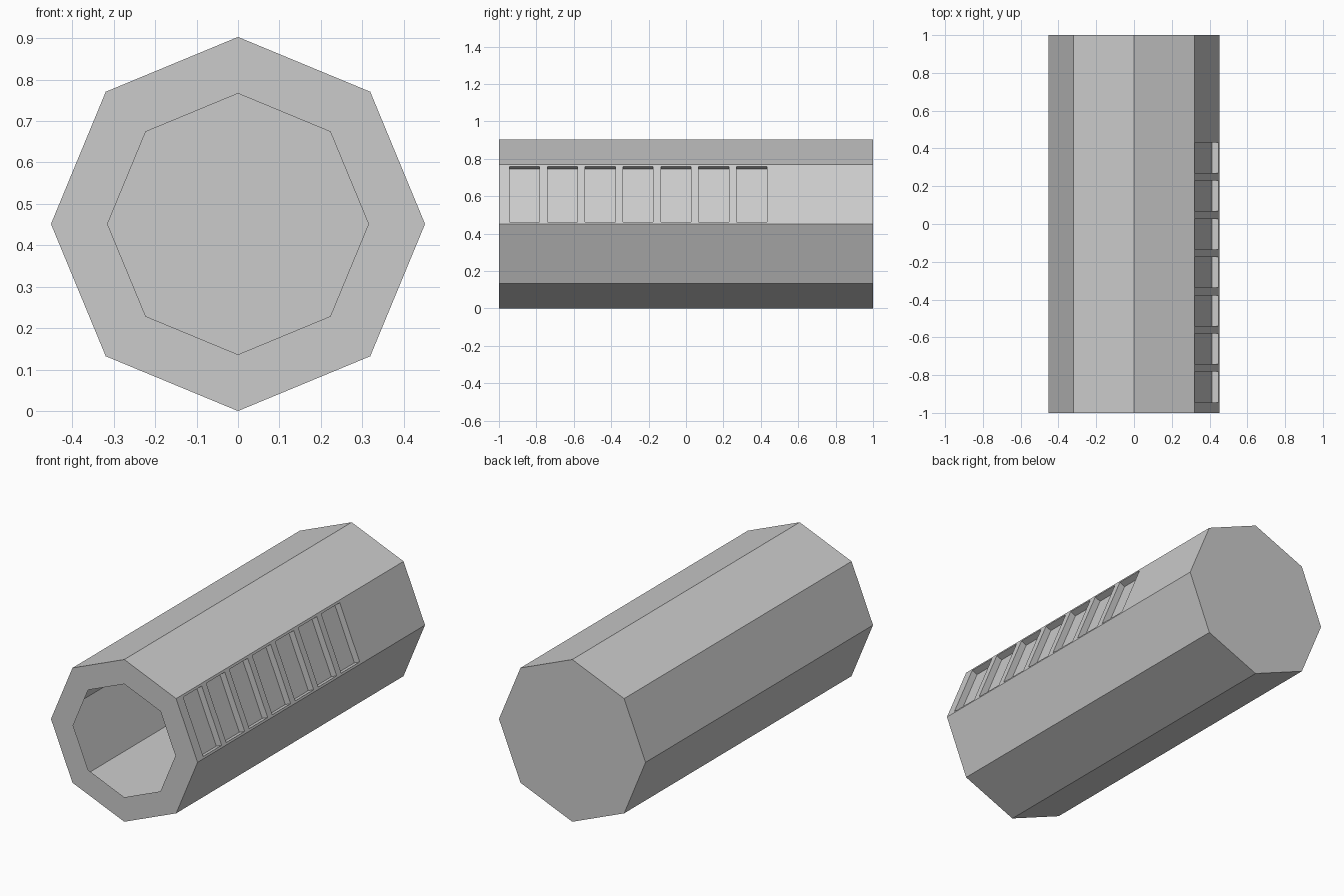
import bpy, bmesh
from math import cos, sin, pi
from mathutils import Vector

if "Cube" in bpy.data.objects:
    bpy.data.objects.remove(bpy.data.objects["Cube"])

R, R_HOLE, HALF = 0.4515, 0.315, 1.0
SIDES, DEPTH = 8, 0.036
CENTRE_Z = R


def corner(i, r, y):
    a = 2 * pi * i / SIDES
    return Vector((r * cos(a), y, CENTRE_Z + r * sin(a)))


def finish(name, bm):
    mesh = bpy.data.meshes.new(name)
    bm.normal_update()
    bm.to_mesh(mesh)
    bm.free()
    obj = bpy.data.objects.new(name, mesh)
    bpy.context.collection.objects.link(obj)
    return obj


# Thin octagonal shell with closed back; side 0 is left for the slotted panel
bm = bmesh.new()
front = [bm.verts.new(corner(i, R, -HALF)) for i in range(SIDES)]
back = [bm.verts.new(corner(i, R, HALF)) for i in range(SIDES)]
for i in range(1, SIDES):
    j = (i + 1) % SIDES
    bm.faces.new((front[i], back[i], back[j], front[j]))
bm.faces.new(back[::-1])
finish("tube_shell", bm)

# Flat front rim around the octagonal opening
bm = bmesh.new()
outer = [bm.verts.new(corner(i, R, -HALF)) for i in range(SIDES)]
inner = [bm.verts.new(corner(i, R_HOLE, -HALF)) for i in range(SIDES)]
for i in range(SIDES):
    j = (i + 1) % SIDES
    bm.faces.new((outer[i], outer[j], inner[j], inner[i]))
finish("front_rim", bm)

# Upper right panel: a grid whose middle row alternates bars and slots
ys = [-HALF]
for k in range(7):
    start = -0.944 + 0.2023 * k
    ys += [start, start + 0.162]
ys.append(HALF)
ts = [0, 0.033, 0.963, 1]
bm = bmesh.new()
grid = [[bm.verts.new(corner(0, R, y).lerp(corner(1, R, y), t)) for t in ts] for y in ys]
slots = []
for c in range(len(ys) - 1):
    for r in range(3):
        f = bm.faces.new((grid[c][r], grid[c + 1][r], grid[c + 1][r + 1], grid[c][r + 1]))
        if r == 1 and c % 2 == 1:
            slots.append(f)

# Sink every slot straight into the panel
inward = Vector((-cos(pi / SIDES), 0, -sin(pi / SIDES))) * DEPTH
for f in slots:
    floor = bmesh.ops.extrude_discrete_faces(bm, faces=[f])["faces"][0]
    bmesh.ops.translate(bm, vec=inward, verts=floor.verts)
finish("slotted_panel", bm)
